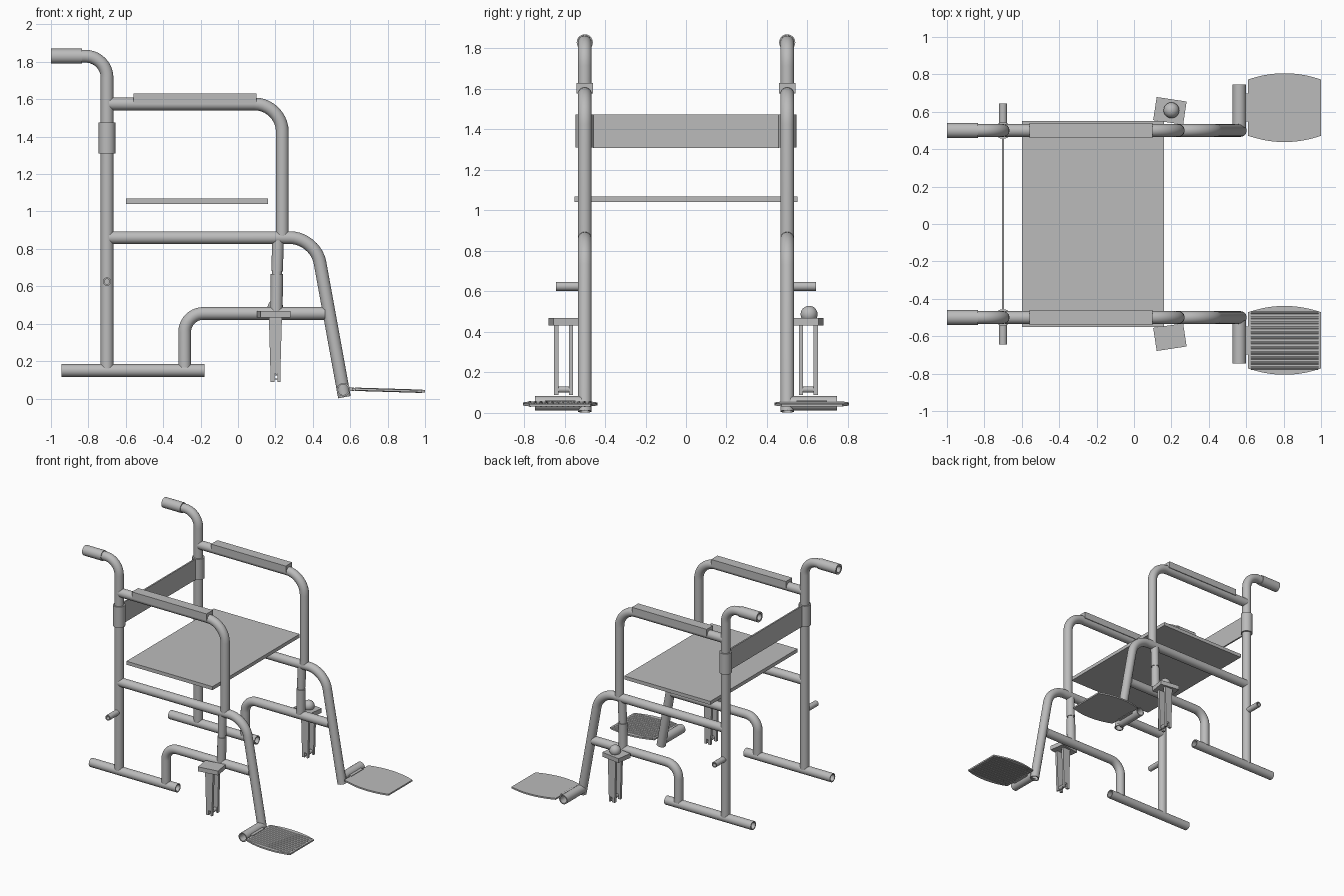
import bpy, bmesh, math
from mathutils import Vector, Matrix

cube = bpy.data.objects.get("Cube")
if cube:
    bpy.data.objects.remove(cube, do_unlink=True)

GREY = (0.5, 0.5, 0.5, 1)
mat = bpy.data.materials.new("plain grey")
mat.use_nodes = True
mat.diffuse_color = GREY
mat.node_tree.nodes["Principled BSDF"].inputs["Base Color"].default_value = GREY

R = 0.034      # frame tube radius
SIDE = 0.5     # distance of each side frame from the centre


def finish(name, bm, smooth=True):
    bmesh.ops.recalc_face_normals(bm, faces=bm.faces[:])
    mesh = bpy.data.meshes.new(name)
    bm.to_mesh(mesh)
    bm.free()
    mesh.materials.append(mat)
    ob = bpy.data.objects.new(name, mesh)
    bpy.context.collection.objects.link(ob)
    if smooth:
        bpy.ops.object.select_all(action='DESELECT')
        ob.select_set(True)
        bpy.context.view_layer.objects.active = ob
        bpy.ops.object.shade_smooth_by_angle(angle=math.radians(35))
    return ob


def rounded(pts, bend, steps=10):
    """Replace each inner corner with an arc starting `bend` from it."""
    out = [pts[0]]
    for a, p, b in zip(pts, pts[1:], pts[2:]):
        s = p + (a - p).normalized() * bend
        e = p + (b - p).normalized() * bend
        c1, c2 = s.lerp(p, 0.55), e.lerp(p, 0.55)
        for i in range(steps + 1):
            t = i / steps
            u = 1 - t
            out.append(s * u**3 + c1 * 3*u*u*t + c2 * 3*u*t*t + e * t**3)
    return out + [pts[-1]]


def tube(name, pts, r=R, bend=0.1, wall=0.008, sides=24):
    """Hollow pipe swept along a path, with ring-shaped ends."""
    path = rounded([Vector(p) for p in pts], bend)
    bm = bmesh.new()
    outer, inner = [], []
    for i, p in enumerate(path):
        t = (path[min(i + 1, len(path) - 1)] - path[max(i - 1, 0)]).normalized()
        b = Vector((1, 0, 0)) if abs(t.y) > 0.9 else Vector((0, 1, 0))
        n = t.cross(b)
        for rings, rad in ((outer, r), (inner, r - wall)):
            rings.append([bm.verts.new(p + (b * math.cos(a) + n * math.sin(a)) * rad)
                          for a in (math.tau * k / sides for k in range(sides))])
    loop = outer + inner[::-1]
    for A, B in zip(loop, loop[1:] + loop[:1]):
        for k in range(sides):
            j = (k + 1) % sides
            bm.faces.new((A[k], A[j], B[j], B[k]))
    return finish(name, bm)


def box(name, centre, size, turn=0, taper=1):
    bm = bmesh.new()
    bmesh.ops.create_cube(bm, size=1)
    for v in bm.verts:
        if v.co.z < 0:
            v.co.x *= taper
    bm.transform(Matrix.Translation(centre) @ Matrix.Rotation(turn, 4, 'Z')
                 @ Matrix.Diagonal((*size, 1)))
    return finish(name, bm, False)


def ball(name, centre, r):
    bm = bmesh.new()
    bmesh.ops.create_uvsphere(bm, u_segments=24, v_segments=12, radius=r)
    bm.transform(Matrix.Translation(centre))
    return finish(name, bm)


def plate_half(x):
    """Half width of the barrel-shaped foot plate at x."""
    return 0.15 + 0.034 * (1 - ((x - 0.805) / 0.195) ** 2)


def plate_z(x):
    return 0.05 - 0.03 * (x - 0.61)


def foot_plate(name, y, thick=0.012):
    xs = [0.61 + 0.39 * i / 16 for i in range(17)]
    edge = [(x, plate_half(x)) for x in xs] + [(x, -plate_half(x)) for x in xs[::-1]]
    bm = bmesh.new()
    face = bm.faces.new([bm.verts.new((x, y + w, plate_z(x) - thick / 2)) for x, w in edge])
    ext = bmesh.ops.extrude_face_region(bm, geom=[face])
    bmesh.ops.translate(bm, vec=(0, 0, thick),
                        verts=[g for g in ext["geom"] if isinstance(g, bmesh.types.BMVert)])
    return finish(name, bm, False)


# Seat board and back strap
box("seat", (-0.22, 0, 1.055), (0.76, 1.1, 0.028))
box("back_strap", (-0.7, 0, 1.392), (0.012, 0.92, 0.165))

for side, s in (("front_side", -1), ("rear_side", 1)):
    y = s * SIDE

    def pipe(part, pts, **kw):
        return tube(f"{side}_{part}", [(x, y, z) for x, z in pts], **kw)

    # Side frame
    pipe("back_post", [(-0.7, 0.16), (-0.7, 1.83), (-0.86, 1.83)], bend=0.115)
    pipe("push_grip", [(-1, 1.83), (-0.835, 1.83)], r=0.04, wall=0.014)
    pipe("base_tube", [(-0.945, 0.15), (-0.18, 0.15)])
    pipe("arm_tube", [(-0.69, 1.575), (0.237, 1.575), (0.237, 0.87)], bend=0.15)
    pipe("seat_rail_and_leg", [(-0.69, 0.86), (0.414, 0.86), (0.569, 0.007)], bend=0.135)
    pipe("lower_tube", [(-0.285, 0.165), (-0.285, 0.455), (0.465, 0.455)], bend=0.1)
    pipe("strap_sleeve", [(-0.7, 1.31), (-0.7, 1.475)], r=0.045, wall=0.011)

    # Telescopic strut between rail and lower tube
    pipe("strut_upper", [(0.214, 0.85), (0.209, 0.68)], r=0.031)
    pipe("strut_neck", [(0.209, 0.69), (0.208, 0.655)], r=0.026)
    pipe("strut_lower", [(0.208, 0.665), (0.205, 0.46)], r=0.033)

    # Arm pad and wheel peg
    box(f"{side}_arm_pad", (-0.23, y, 1.603), (0.66, 0.08, 0.053))
    tube(f"{side}_wheel_peg", [(-0.7, y, 0.625), (-0.7, s * 0.643, 0.625)], r=0.022)

    # Caster bracket with fork
    fy = s * 0.605
    box(f"{side}_caster_plate", (0.192, fy, 0.45), (0.162, 0.125, 0.035), turn=-s * 0.15)
    for n, d in (("inner", -1), ("outer", 1)):
        box(f"{side}_fork_{n}_leg", (0.2, fy + s * d * 0.036, 0.285),
            (0.07, 0.02, 0.31), taper=0.75)
        for m, dx in (("back", -0.015), ("front", 0.019)):
            box(f"{side}_fork_{n}_{m}_tip", (0.2 + dx, fy + s * d * 0.036, 0.112),
                (0.022 if dx < 0 else 0.014, 0.02, 0.045))
    tube(f"{side}_fork_pin", [(0.205, fy - 0.04, 0.115), (0.205, fy + 0.04, 0.115)],
         r=0.015, wall=0.006)

    # Foot rest
    tube(f"{side}_foot_bar", [(0.563, s * 0.515, 0.047), (0.563, s * 0.745, 0.047)], r=0.036)
    py = s * 0.622
    box(f"{side}_foot_hinge", (0.605, py, 0.05), (0.03, 0.15, 0.02))
    foot_plate(f"{side}_foot_plate", py)

# Caster ball on one bracket only
ball("rear_side_caster_ball", (0.2, 0.608, 0.487), 0.042)

# Grip ribs on one foot plate
for i in range(12):
    off = -0.148 + i * 0.0269
    tube(f"foot_plate_rib_{i + 1}", [(0.625, -0.622 + off, plate_z(0.625)),
                                     (0.985, -0.622 + off, plate_z(0.985))],
         r=0.0095, wall=0.005, sides=10)
